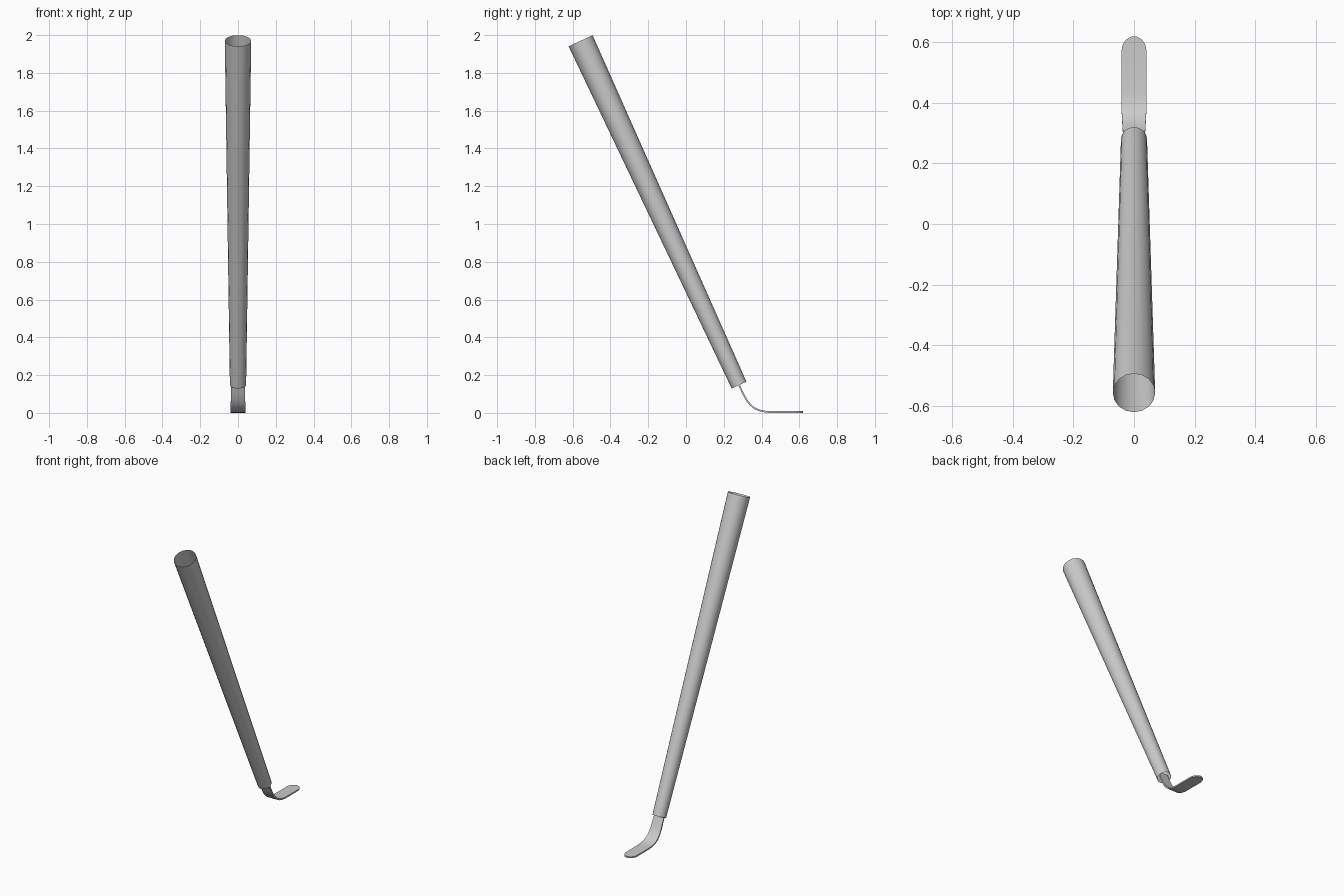
import bpy, bmesh, math
from mathutils import Vector

if "Cube" in bpy.data.objects:
    bpy.data.objects.remove(bpy.data.objects["Cube"])


def finish(bm, name):
    bmesh.ops.recalc_face_normals(bm, faces=bm.faces)
    me = bpy.data.meshes.new(name)
    bm.to_mesh(me)
    bm.free()
    ob = bpy.data.objects.new(name, me)
    bpy.context.collection.objects.link(ob)
    bpy.ops.object.select_all(action='DESELECT')
    ob.select_set(True)
    bpy.context.view_layer.objects.active = ob
    bpy.ops.object.shade_smooth_by_angle(angle=math.radians(35))
    return ob


# Handle: open tapered tube leaning back
top, bottom = Vector((0, -0.558, 1.97)), Vector((0, 0.281, 0.147))
axis = top - bottom
bm = bmesh.new()
bmesh.ops.create_cone(bm, cap_ends=False, segments=16, radius1=0.043,
                      radius2=0.070, depth=axis.length)
bmesh.ops.rotate(bm, verts=bm.verts, cent=(0, 0, 0),
                 matrix=axis.to_track_quat('Z', 'Y').to_matrix())
bmesh.ops.translate(bm, verts=bm.verts, vec=(top + bottom) / 2)
finish(bm, "handle")

# Blade: centre line from inside the tube, round the bend and out flat
rows = [(0.266, 0.180, 0.034), (0.283, 0.143, 0.036)]
p = [Vector(c) for c in ((0.290, 0.128), (0.332, 0.035), (0.362, 0.010), (0.440, 0.0055))]
for i in range(11):
    t = i / 10
    s = 1 - t
    c = s**3 * p[0] + 3 * s * s * t * p[1] + 3 * s * t * t * p[2] + t**3 * p[3]
    rows.append((c.x, c.y, 0.036 + 0.005 * min(1, t * 1.5)))

# Rounded tip
tip_len, tip_end, half = 0.05, 0.62, 0.041
for i in range(9):
    a = math.radians(i * 88 / 8)
    rows.append((tip_end - tip_len + tip_len * math.sin(a), 0.005, half * math.cos(a)))

bm = bmesh.new()
pairs = [[bm.verts.new((sx * w, y, z)) for sx in (-1, 1)] for y, z, w in rows]
for a, b in zip(pairs, pairs[1:]):
    bm.faces.new((a[0], a[1], b[1], b[0]))
blade = finish(bm, "blade")
sol = blade.modifiers.new("thickness", 'SOLIDIFY')
sol.thickness = 0.009
sol.offset = 0
bpy.ops.object.modifier_apply(modifier=sol.name)
bpy.ops.object.shade_smooth_by_angle(angle=math.radians(35))
low = min(v.co.z for v in blade.data.vertices)
for v in blade.data.vertices:
    v.co.z -= low
